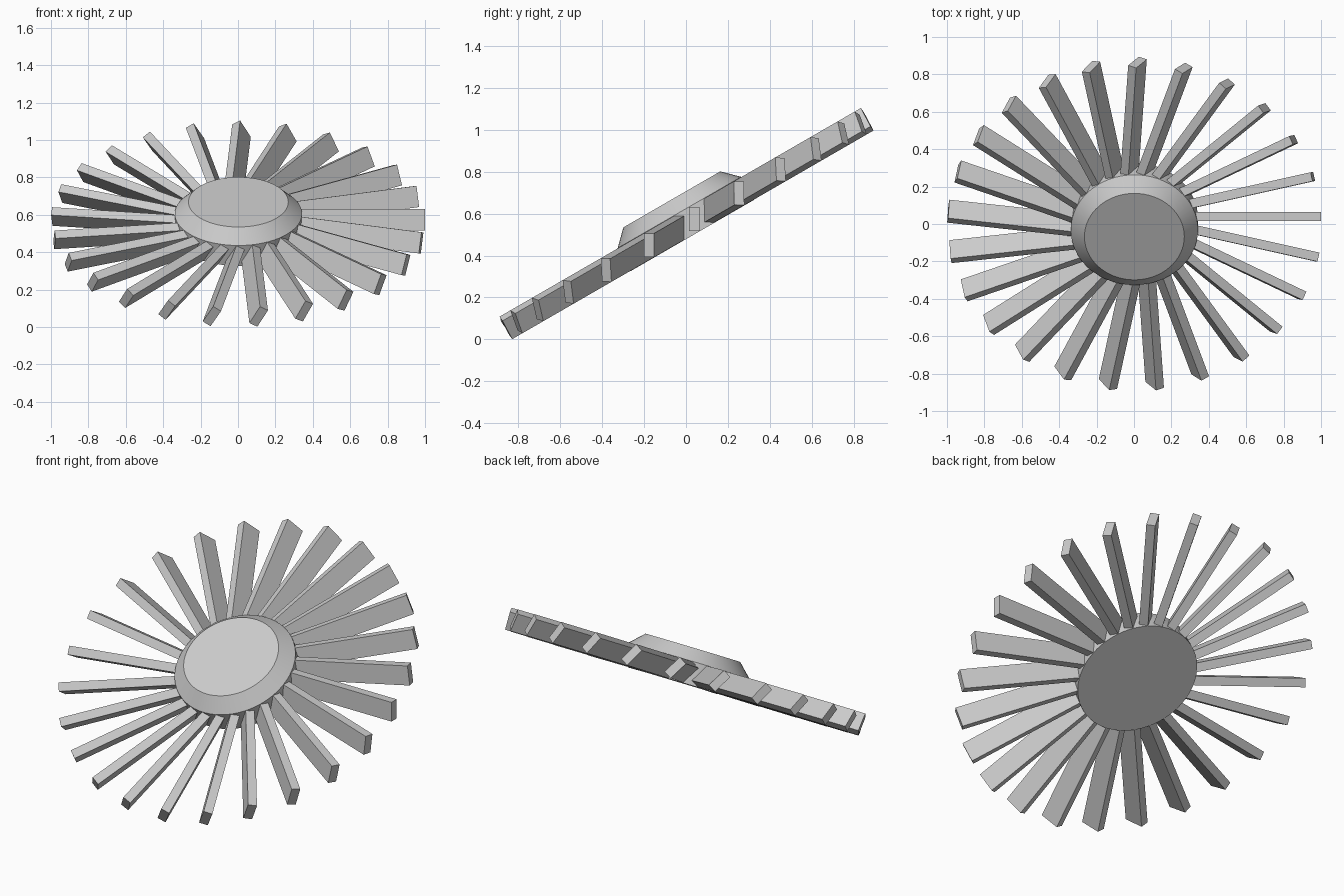
import bpy, bmesh, math
from mathutils import Matrix, Vector

cube = bpy.data.objects.get("Cube")
if cube:
    bpy.data.objects.remove(cube, do_unlink=True)

BLADES = 25
TILT = math.radians(30)
ROOT, TIP = 0.32, 0.997        # blade start and end along its length
THICK, DEPTH = 0.049, 0.114    # blade cross-section
SIDE_SHIFT = 0.046             # blades sit beside the true radius
CENTRE = Vector((0.002, 0, 0.551))

grey = bpy.data.materials.new("plain grey")
grey.use_nodes = True
colour = (0.6, 0.6, 0.6, 1)
grey.diffuse_color = colour
grey.node_tree.nodes["Principled BSDF"].inputs["Base Color"].default_value = colour

# Whole wheel leans back about the x axis
wheel = Matrix.Translation(CENTRE) @ Matrix.Rotation(TILT, 4, "X")


def add_object(name, mesh, matrix):
    obj = bpy.data.objects.new(name, mesh)
    bpy.context.collection.objects.link(obj)
    obj.matrix_world = matrix
    return obj


# Hub: short drum with a bevelled cap, turned from a profile
bm = bmesh.new()
profile = [(0, -0.063), (0.34, -0.063), (0.34, 0.063), (0.267, 0.135), (0, 0.135)]
verts = [bm.verts.new((r, 0, z)) for r, z in profile]
edges = [bm.edges.new(pair) for pair in zip(verts, verts[1:])]
bmesh.ops.spin(bm, geom=verts + edges, cent=(0, 0, 0), axis=(0, 0, 1),
               angle=math.tau, steps=64, use_merge=True)
bmesh.ops.remove_doubles(bm, verts=bm.verts, dist=0.0001)
bmesh.ops.dissolve_limit(bm, angle_limit=0.01, verts=bm.verts, edges=bm.edges)
bmesh.ops.recalc_face_normals(bm, faces=bm.faces)
hub_mesh = bpy.data.meshes.new("hub")
bm.to_mesh(hub_mesh)
bm.free()
hub_mesh.materials.append(grey)
hub = add_object("hub", hub_mesh, wheel)
bpy.ops.object.select_all(action="DESELECT")
hub.select_set(True)
bpy.context.view_layer.objects.active = hub
bpy.ops.object.shade_smooth_by_angle(angle=math.radians(25))

# Blade: a long box pitched about its own length
blade_mesh = bpy.data.meshes.new("blade")
bm = bmesh.new()
bmesh.ops.create_cube(bm, size=1)
bmesh.ops.scale(bm, vec=(TIP - ROOT, THICK, DEPTH), verts=bm.verts)
bmesh.ops.rotate(bm, cent=(0, 0, 0), matrix=Matrix.Rotation(-TILT, 3, "X"), verts=bm.verts)
bmesh.ops.translate(bm, vec=((TIP + ROOT) / 2, SIDE_SHIFT, 0), verts=bm.verts)
bm.to_mesh(blade_mesh)
bm.free()
blade_mesh.materials.append(grey)

# Ring of blades around the hub
for i in range(BLADES):
    turn = Matrix.Rotation(math.tau * i / BLADES, 4, "Z")
    add_object(f"blade_{i + 1}", blade_mesh, wheel @ turn)
